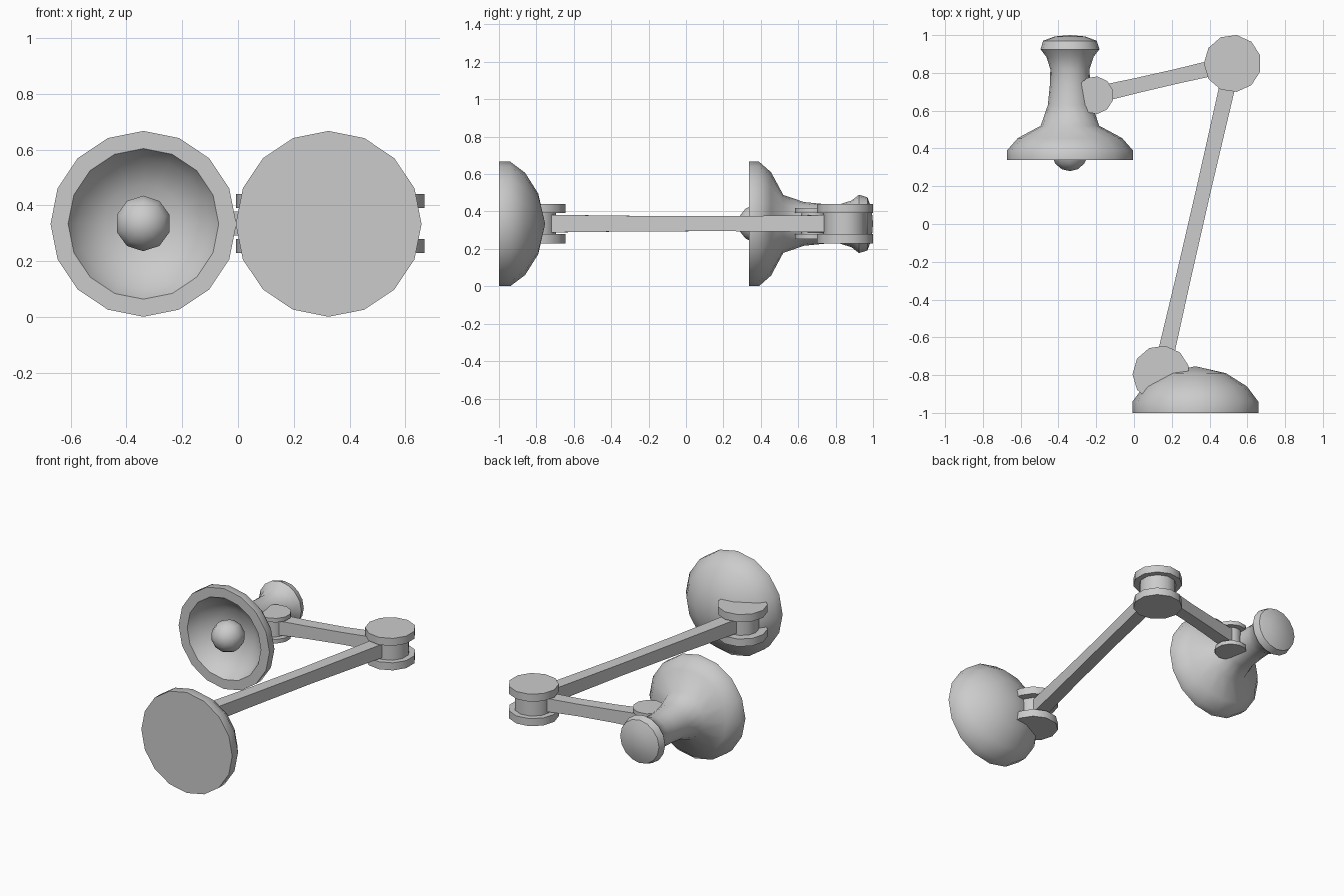
import bpy, bmesh, math
from mathutils import Vector

if "Cube" in bpy.data.objects:
    bpy.data.objects.remove(bpy.data.objects["Cube"])

CZ = 0.335  # shared mid height of all parts


def finish(name, bm, angle=50):
    bmesh.ops.recalc_face_normals(bm, faces=bm.faces)
    me = bpy.data.meshes.new(name)
    bm.to_mesh(me)
    bm.free()
    ob = bpy.data.objects.new(name, me)
    bpy.context.collection.objects.link(ob)
    bpy.ops.object.select_all(action='DESELECT')
    ob.select_set(True)
    bpy.context.view_layer.objects.active = ob
    bpy.ops.object.shade_smooth_by_angle(angle=math.radians(angle))
    return ob


def lathe(name, profile, origin, axis, sides, phase=0.0):
    """Revolve (radius, position) points around the y or z axis."""
    bm = bmesh.new()
    o = Vector(origin)
    rings = []
    for r, h in profile:
        ring = []
        for i in range(sides if r > 0 else 1):
            a = phase + 2 * math.pi * i / sides
            c, s = r * math.cos(a), r * math.sin(a)
            p = Vector((s, h, c)) if axis == 'y' else Vector((c, s, h))
            ring.append(bm.verts.new(o + p))
        rings.append(ring)
    for a, b in zip(rings, rings[1:]):
        for i in range(sides):
            j = (i + 1) % sides
            quad = [a[i % len(a)], a[j % len(a)], b[j % len(b)], b[i % len(b)]]
            bm.faces.new(list(dict.fromkeys(quad)))
    return finish(name, bm)


def joint(name, x, y, r, inner, z_in, z_out):
    """Spool: two discs with a narrower drum between them."""
    prof = [(0, -z_out), (r, -z_out), (r, -z_in), (inner, -z_in),
            (inner, z_in), (r, z_in), (r, z_out), (0, z_out)]
    lathe(name, prof, (x, y, CZ), 'z', 11, math.pi)


def arm(name, p, q):
    """Bar slightly slimmer in the middle."""
    p, q = Vector((*p, CZ)), Vector((*q, CZ))
    side = (q - p).cross(Vector((0, 0, 1))).normalized()
    up = Vector((0, 0, 1))
    bm = bmesh.new()
    secs = []
    for t, w, h in [(0, .045, .048), (.3, .040, .042), (.6, .039, .040), (1, .043, .046)]:
        c = p.lerp(q, t)
        secs.append([bm.verts.new(c + side * w * a + up * h * b)
                     for a, b in ((1, 1), (-1, 1), (-1, -1), (1, -1))])
    for a, b in zip(secs, secs[1:]):
        for i in range(4):
            j = (i + 1) % 4
            bm.faces.new((a[i], a[j], b[j], b[i]))
    bm.faces.new(secs[0])
    bm.faces.new(secs[-1])
    finish(name, bm, 30)


# Domed base
lathe("base", [(0, -1), (.333, -1), (.333, -.94), (.273, -.86), (.162, -.79), (0, -.753)],
      (.325, 0, .3335), 'y', 16)

# Lamp shade with neck, knob and hollow bowl
lathe("shade", [(0, 1), (.08, .993), (.142, .97), (.156, .925), (.125, .885), (.104, .82),
                (.106, .74), (.117, .63), (.155, .52), (.276, .455), (.333, .39), (.333, .338),
                (.27, .338), (.235, .40), (.14, .465), (0, .49)],
      (-.339, 0, .3335), 'y', 16)

# Bulb
R = .102
bulb = [(R * math.sin(math.pi * k / 7) if 0 < k < 7 else 0,
         -R * math.cos(math.pi * k / 7)) for k in range(8)]
lathe("bulb", bulb, (-.34, .382, CZ), 'y', 10)

# Pivot joints
base_pt, elbow_pt, head_pt = (.144, -.795), (.522, .85), (-.208, .682)
joint("base_joint", *base_pt, .152, .10, .056, .106)
joint("elbow_joint", *elbow_pt, .152, .115, .056, .106)
joint("head_joint", *head_pt, .100, .065, .056, .083)

# Arms
arm("lower_arm", base_pt, elbow_pt)
arm("upper_arm", head_pt, elbow_pt)
